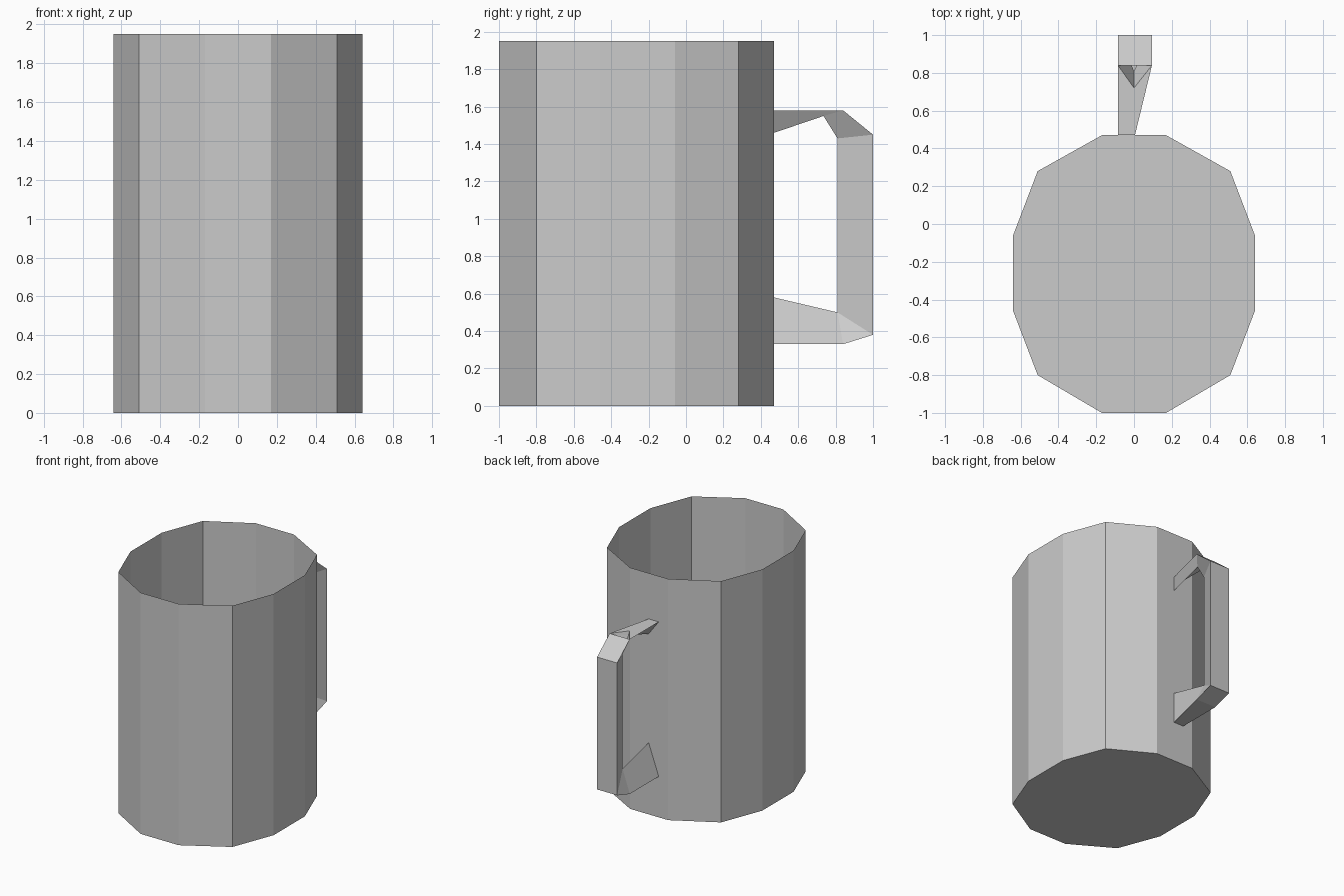
import bpy
import bmesh

cube = bpy.data.objects.get("Cube")
if cube:
    bpy.data.objects.remove(cube, do_unlink=True)

HEIGHT = 1.95
GREY = (0.6, 0.6, 0.6, 1.0)

mat = bpy.data.materials.new("plain grey")
mat.use_nodes = True
mat.diffuse_color = GREY
for node in mat.node_tree.nodes:
    if node.type == "BSDF_PRINCIPLED":
        node.inputs["Base Color"].default_value = GREY


def finish(bm, name):
    bmesh.ops.recalc_face_normals(bm, faces=bm.faces)
    mesh = bpy.data.meshes.new(name)
    bm.to_mesh(mesh)
    bm.free()
    mesh.materials.append(mat)
    obj = bpy.data.objects.new(name, mesh)
    bpy.context.collection.objects.link(obj)
    return obj


# Cup body: thin twelve-sided wall with a floor and an open top
half = [(0.17, 0.47), (0.51, 0.28), (0.64, -0.06),
        (0.64, -0.46), (0.51, -0.80), (0.17, -1.0)]
outline = half + [(-x, y) for x, y in reversed(half)]
bm = bmesh.new()
floor = bm.faces.new([bm.verts.new((x, y, 0)) for x, y in outline])
walls = bmesh.ops.extrude_edge_only(bm, edges=list(floor.edges))
rim = [g for g in walls["geom"] if isinstance(g, bmesh.types.BMVert)]
bmesh.ops.translate(bm, verts=rim, vec=(0, 0, HEIGHT))
finish(bm, "cup_body")

# Handle: three-cornered bar, each section is outer left, outer right, inner
L, R = -0.085, 0.095
sections = [
    [(L, 0.47, 0.33), (0.005, 0.47, 0.33), (0.005, 0.47, 0.58)],
    [(L, 0.84, 0.33), (R, 0.84, 0.33), (0, 0.81, 0.50)],
    [(L, 1.0, 0.38), (R, 1.0, 0.38), (0, 0.81, 0.50)],
    [(L, 1.0, 1.45), (R, 1.0, 1.45), (0, 0.81, 1.43)],
    [(L, 0.84, 1.58), (R, 0.84, 1.58), (0, 0.735, 1.55)],
    [(L, 0.47, 1.58), (0.005, 0.47, 1.58), (0.005, 0.47, 1.46)],
]
bm = bmesh.new()
rings = [[bm.verts.new(p) for p in ring] for ring in sections]
notch = bm.verts.new((0, 0.72, 1.58))
for i, (a, b) in enumerate(zip(rings, rings[1:])):
    last = i == len(rings) - 2
    for j in range(3):
        k = (j + 1) % 3
        if last and j == 0:
            # Top of the upper arm, split around a small notch
            for tri in ((a[0], b[0], notch), (b[0], b[1], notch),
                        (b[1], a[1], notch), (a[0], notch, a[2]),
                        (a[1], notch, a[2])):
                bm.faces.new(tri)
        else:
            bm.faces.new((a[j], a[k], b[k], b[j]))
bmesh.ops.remove_doubles(bm, verts=bm.verts, dist=0.0001)
finish(bm, "handle")
